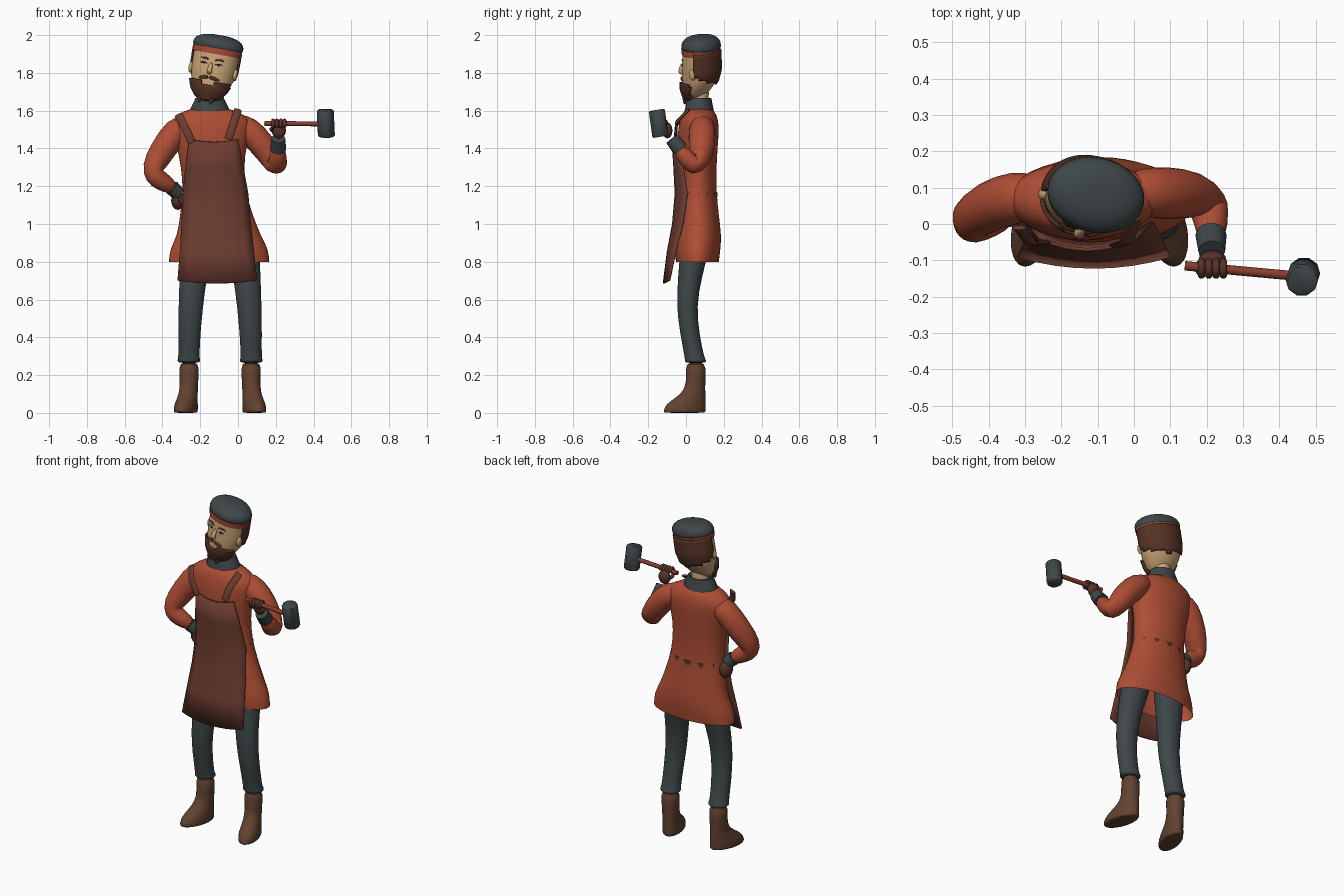
import bpy, bmesh
from math import sin, cos, pi, radians, sqrt
from mathutils import Vector, Matrix

cube = bpy.data.objects.get("Cube")
if cube:
    bpy.data.objects.remove(cube, do_unlink=True)


def material(name, r, g, b):
    m = bpy.data.materials.new(name)
    m.use_nodes = True
    m.diffuse_color = (r, g, b, 1)
    bsdf = m.node_tree.nodes["Principled BSDF"]
    bsdf.inputs["Base Color"].default_value = (r, g, b, 1)
    bsdf.inputs["Roughness"].default_value = 0.8
    return m


RED = material("rust red cloth", .42, .075, .035)
APRON = material("apron leather", .15, .045, .03)
GREY = material("slate grey", .05, .063, .067)
BOOT = material("boot brown", .12, .055, .03)
SKIN = material("skin", .6, .38, .19)
HAIR = material("hair brown", .09, .032, .018)
GLOVE = material("glove brown", .1, .032, .022)
WOOD = material("handle wood", .25, .05, .03)
DARK = material("dark line", .015, .01, .008)


def finish(name, bm, mat, subdiv=0, thick=0, matrix=None, closed=True):
    if closed:
        bmesh.ops.recalc_face_normals(bm, faces=bm.faces)
    if matrix:
        bm.transform(matrix)
    me = bpy.data.meshes.new(name)
    bm.to_mesh(me)
    bm.free()
    me.materials.append(mat)
    me.polygons.foreach_set("use_smooth", [True] * len(me.polygons))
    me.set_sharp_from_angle(angle=radians(50))
    ob = bpy.data.objects.new(name, me)
    bpy.context.collection.objects.link(ob)
    if thick:
        s = ob.modifiers.new("Thickness", 'SOLIDIFY')
        s.thickness, s.offset = thick, 1
    if subdiv:
        ob.modifiers.new("Smooth", 'SUBSURF').levels = subdiv
        ob.modifiers["Smooth"].render_levels = subdiv
    return ob


def skin_rings(bm, rings, bottom=True, top=True):
    rows = [[bm.verts.new(p) for p in ring] for ring in rings]
    n = len(rows[0])
    for a, b in zip(rows, rows[1:]):
        for i in range(n):
            j = (i + 1) % n
            bm.faces.new((a[i], a[j], b[j], b[i]))
    if bottom:
        bm.faces.new(rows[0][::-1])
    if top:
        bm.faces.new(rows[-1])


def loft(name, rings, mat, sides=20, subdiv=1, matrix=None, bottom=True, top=True,
         keep=None, thick=0):
    """Stack of level ellipses (x, y, z, rx, ry); keep drops faces by a rule."""
    bm = bmesh.new()
    turn = [2 * pi * i / sides for i in range(sides)]
    skin_rings(bm, [[(x + rx * cos(t), y + ry * sin(t), z) for t in turn]
                    for x, y, z, rx, ry in rings], bottom, top)
    if keep:
        drop = [f for f in bm.faces if not keep(f.calc_center_median())]
        bmesh.ops.delete(bm, geom=drop, context='FACES')
    return finish(name, bm, mat, subdiv, thick, matrix, closed=bottom and top and not keep)


def tube(name, path, mat, sides=12, subdiv=1, flat=1, matrix=None):
    """Round or flattened tube through (x, y, z, radius) points."""
    pts = [Vector(p[:3]) for p in path]
    bm, rings, side = bmesh.new(), [], None
    for i, p in enumerate(pts):
        t = (pts[min(i + 1, len(pts) - 1)] - pts[max(i - 1, 0)]).normalized()
        side = side - t * side.dot(t) if side else t.cross(Vector((0, 1, 0.01)))
        side.normalize()
        up = t.cross(side)
        r = path[i][3]
        rings.append([p + r * (side * cos(a) + up * sin(a) * flat)
                      for a in (2 * pi * k / sides for k in range(sides))])
    skin_rings(bm, rings)
    return finish(name, bm, mat, subdiv, 0, matrix)


def ball(name, centre, size, mat, matrix=None):
    bm = bmesh.new()
    bmesh.ops.create_uvsphere(bm, u_segments=16, v_segments=10, radius=1,
                              matrix=Matrix.Translation(centre) @ Matrix.Diagonal((*size, 1)))
    return finish(name, bm, mat, 0, 0, matrix)


# Tunic, belt, collar and neck
loft("tunic", [(-.1, .06, .8, .27, .115), (-.1, .06, .87, .265, .125),
               (-.1, .065, .94, .222, .124), (-.115, .065, 1.05, .195, .11),
               (-.125, .065, 1.17, .167, .097), (-.135, .06, 1.3, .168, .102),
               (-.14, .06, 1.42, .187, .11), (-.14, .068, 1.52, .222, .11),
               (-.142, .07, 1.575, .195, .095), (-.15, .07, 1.62, .09, .07)],
     RED, bottom=False)
loft("belt", [(-.124, .065, z, .171, .101) for z in (1.142, 1.167)], HAIR, 12, 0)
loft("neck", [(-.15, .07, 1.58, .055, .05), (-.148, .07, 1.65, .05, .046),
              (-.14, .08, 1.74, .05, .05)], SKIN)
loft("collar", [(-.15, .07, 1.595, .105, .078), (-.15, .07, 1.615, .1, .074),
                (-.15, .07, 1.668, .074, .064), (-.15, .07, 1.665, .06, .054),
                (-.15, .07, 1.62, .055, .05)], GREY, subdiv=0)

# Apron sheet: height, left edge, right edge, centre depth, wrap
bm = bmesh.new()
rows = []
for z, xa, xb, y, wrap in [(1.45, -.255, -.002, -.066, .03), (1.3, -.275, .025, -.057, .045),
                           (1.16, -.288, .05, -.05, .06), (1.0, -.295, .065, -.064, .05),
                           (.85, -.305, .082, -.092, .04), (.7, -.318, .098, -.113, .03)]:
    us = [k / 4 - 1 for k in range(9)]
    rows.append([bm.verts.new(((xa + xb) / 2 + u * (xb - xa) / 2, y + wrap * u * u,
                               z + (.015 * (u * u - 1) if z > 1.4 or z < .75 else 0))) for u in us])
for a, b in zip(rows, rows[1:]):
    for i in range(8):
        bm.faces.new((a[i], b[i], b[i + 1], a[i + 1]))
finish("apron", bm, APRON, 0, .01, closed=False)
for name, path in [("right", [(-.245, -.05, 1.43), (-.285, -.052, 1.52), (-.315, -.01, 1.58)]),
                   ("left", [(-.05, -.058, 1.45), (-.02, -.05, 1.54), (.0, .015, 1.605)])]:
    tube(name + "_strap", [(*p, .021) for p in path], APRON, 8, 0, .35)

# Legs and boots
for side, name in [(-1, "right"), (1, "left")]:
    loft(name + "_trouser", [(-.095 + side * x, y, z, rx, ry) for x, y, z, rx, ry in [
        (.165, .052, .262, .062, .058), (.165, .05, .282, .062, .058),
        (.165, .045, .29, .056, .052), (.163, .02, .42, .06, .052),
        (.155, .002, .56, .066, .054), (.143, .02, .72, .073, .064),
        (.12, .05, .88, .09, .08), (.1, .06, 1.0, .09, .08)]], GREY, 16)
    place = Matrix.Translation((-.095 + side * .165, .05, 0)) @ Matrix.Rotation(side * radians(16), 4, 'Z')
    loft(name + "_boot", [(0, -.06, 0, .055, .113), (0, -.06, .004, .058, .117),
                          (0, -.058, .03, .06, .115), (0, -.045, .06, .056, .1),
                          (0, -.015, .095, .05, .07), (0, 0, .14, .049, .053),
                          (0, .002, .2, .052, .053), (0, .002, .275, .056, .054)],
         BOOT, 16, matrix=place)

# Right arm, hand on hip
tube("right_sleeve", [(-.26, .08, 1.53, .06), (-.325, .075, 1.5, .077), (-.4, .05, 1.39, .073),
                      (-.455, .01, 1.295, .062), (-.445, .0, 1.255, .058),
                      (-.4, .01, 1.222, .052), (-.335, .035, 1.185, .038)], RED)
tube("right_cuff", [(-.35, .03, 1.192, .041), (-.315, .045, 1.16, .036)], GREY, subdiv=0)
ball("right_hand", (-.318, .06, 1.125), (.036, .045, .05), GLOVE)
for k in range(4):
    tube("right_finger", [(-.325 + k * .004, .045 - k * .014, 1.165 - k * .008, .012),
                          (-.297, .02 - k * .006, 1.15 - k * .012, .012),
                          (-.278, .0, 1.125 - k * .012, .009)], GLOVE, 8)

# Left arm, raised with mallet
tube("left_sleeve", [(-.03, .09, 1.54, .055), (.05, .085, 1.505, .077), (.13, .085, 1.42, .073),
                     (.19, .075, 1.33, .062), (.208, .045, 1.298, .058),
                     (.213, -.0, 1.35, .048), (.212, -.04, 1.405, .038)], RED)
tube("left_cuff", [(.212, -.03, 1.395, .043), (.214, -.075, 1.452, .037)], GREY, subdiv=0)
ball("left_palm", (.216, -.098, 1.495), (.038, .026, .042), GLOVE)
for k in range(4):
    x = .186 + k * .02
    tube("left_finger", [(x, -.122 - .023 * sin(a), 1.529 + .023 * cos(a), .011)
                         for a in (-1.8, -.9, 0, .9, 1.8, 2.7)], GLOVE, 8)
tube("left_thumb", [(.185, -.1, 1.49, .013), (.172, -.125, 1.505, .012), (.19, -.145, 1.515, .01)], GLOVE, 8)
tube("mallet_handle", [(.14, -.115, 1.532, .013), (.465, -.145, 1.53, .013)], WOOD, 8, 0)
tube("mallet_head", [(.468, -.135, 1.462, .039), (.468, -.136, 1.468, .045),
                     (.462, -.154, 1.598, .045), (.462, -.155, 1.604, .039)], GREY, 10, 0)

# Head, leaning and turned slightly
HEAD = (Matrix.Translation((-.13, .08, 1.8)) @ Matrix.Rotation(radians(10), 4, 'Y')
        @ Matrix.Rotation(radians(-12), 4, 'Z'))
PROFILE = [(-.14, -.04, .04, .035), (-.125, -.036, .062, .052), (-.09, -.025, .09, .074),
           (-.04, -.008, .112, .092), (.02, 0, .122, .1), (.13, 0, .124, .096)]


def head_ring(z, grow=0.0):
    """Head ellipse at a height, blended between profile rows."""
    for a, b in zip(PROFILE, PROFILE[1:]):
        if z <= b[0] or b is PROFILE[-1]:
            f = max(0, min(1, (z - a[0]) / (b[0] - a[0])))
            cy, rx, ry = (p + (q - p) * f for p, q in zip(a[1:], b[1:]))
            return (0, cy, z, rx + grow, ry + grow)


def shell(name, low, high, keep, mat, thick):
    rows = [head_ring(low + (high - low) * k / 14, .002) for k in range(15)]
    loft(name, rows, mat, 40, 0, HEAD, False, False, keep, thick)


def face_line(name, points, mat, flat=.5):
    """Thin stroke laid on the face through (x, z, radius) points."""
    path = []
    for x, z, r in points:
        _, cy, _, rx, ry = head_ring(z)
        path.append((x, cy - ry * sqrt(1 - (x / rx) ** 2) - .002, z, r))
    tube(name, path, mat, 8, 1, flat, HEAD)


loft("head", [head_ring(-.14 + .27 * k / 12) for k in range(13)], SKIN, 32, 0, HEAD)
shell("hair", -.1, .12, lambda c: c.y > -.012 and c.z > -.005 - .5 * c.y, HAIR, .008)
shell("beard", -.143, -.046, lambda c: c.y < -.035 and (abs(c.x) > .026 or c.z < -.066), HAIR, .012)
loft("chin_tuft", [(0, -.07, -.155, .035, .022), (0, -.068, -.135, .055, .036),
                   (0, -.06, -.11, .06, .04)], HAIR, 12, 1, HEAD)
for s in (-1, 1):
    face_line("eyebrow", [(s * .016, .066, .005), (s * .04, .076, .007), (s * .066, .068, .004)], HAIR)
    face_line("eyelid", [(s * .02, .043, .003), (s * .04, .051, .004), (s * .062, .045, .003)], DARK)
    face_line("pupil", [(s * .04 - .006, .044, .006), (s * .04 + .006, .044, .006)], DARK, .4)
    face_line("moustache", [(0, -.026, .01), (s * .03, -.03, .011), (s * .06, -.036, .006)], HAIR, .8)
    ball("ear", (s * .122, -.022, .01), (.012, .018, .03), SKIN, HEAD)
    tube("beard_prong", [(s * .032, -.08, -.12, .014), (s * .034, -.084, -.15, .011),
                         (s * .03, -.08, -.168, .005)], HAIR, 8, 1, 1, HEAD)
tube("nose", [(0, -.094, .055, .008), (0, -.108, .02, .013), (0, -.113, .005, .016),
              (0, -.098, -.01, .012)], SKIN, 10, 1, 1, HEAD)

# Cap with red band
loft("cap_band", [(0, -.002, .1, .129, .099), (0, -.002, .132, .134, .102)], RED, 28, 0, HEAD)
loft("cap", [(0, -.002, .124, .132, .1), (0, 0, .135, .139, .106), (0, 0, .165, .138, .104),
             (0, .004, .188, .112, .085), (0, .008, .2, .07, .052), (.0, .008, .203, .03, .022)],
     GREY, 20, 1, HEAD)
